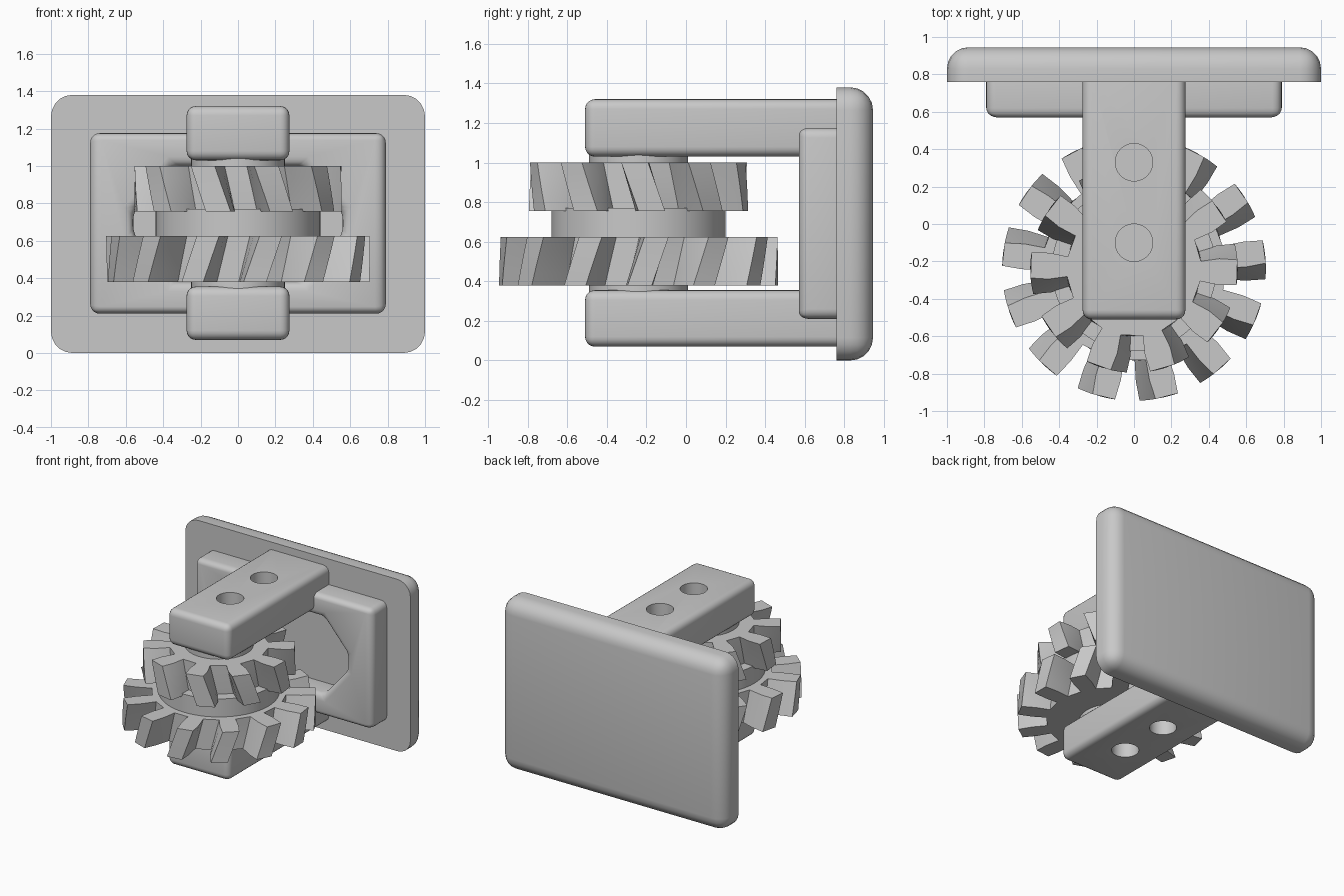
import bpy, bmesh, math
from mathutils import Vector, Matrix

if "Cube" in bpy.data.objects:
    bpy.data.objects.remove(bpy.data.objects["Cube"], do_unlink=True)

GREY = (0.58, 0.58, 0.58, 1.0)
grey = bpy.data.materials.new("plain grey")
grey.use_nodes = True
grey.diffuse_color = GREY
grey.node_tree.nodes["Principled BSDF"].inputs["Base Color"].default_value = GREY

AXIS_Y = -0.24


def make_object(name, bm):
    bmesh.ops.recalc_face_normals(bm, faces=bm.faces[:])
    mesh = bpy.data.meshes.new(name)
    bm.to_mesh(mesh)
    bm.free()
    obj = bpy.data.objects.new(name, mesh)
    bpy.context.collection.objects.link(obj)
    mesh.materials.append(grey)
    return obj


def activate(obj):
    bpy.ops.object.select_all(action="DESELECT")
    obj.select_set(True)
    bpy.context.view_layer.objects.active = obj


def smooth(obj, angle=30):
    activate(obj)
    bpy.ops.object.shade_smooth_by_angle(angle=math.radians(angle))


def apply_modifiers(obj):
    activate(obj)
    for name in [m.name for m in obj.modifiers]:
        bpy.ops.object.modifier_apply(modifier=name)


def box(low, high):
    low, high = Vector(low), Vector(high)
    bm = bmesh.new()
    bmesh.ops.create_cube(bm, size=1)
    for v in bm.verts:
        v.co = (low + high) / 2 + v.co * (high - low)
    return bm


def round_edges(bm, edges, radius):
    bmesh.ops.bevel(bm, geom=edges, offset=radius, segments=5, profile=0.5,
                    affect="EDGES", clamp_overlap=True)


def cylinder(name, radius, z0, z1, y=AXIS_Y):
    bm = bmesh.new()
    bmesh.ops.create_cone(bm, cap_ends=True, segments=64, radius1=radius, radius2=radius,
                          depth=z1 - z0, matrix=Matrix.Translation((0, y, (z0 + z1) / 2)))
    return make_object(name, bm)


def cut(obj, cutter):
    mod = obj.modifiers.new("cut", "BOOLEAN")
    mod.operation = "DIFFERENCE"
    mod.solver = "EXACT"
    mod.object = cutter
    cutter.hide_render = True


def helical_gear(name, teeth, flank, z0, z1, phase, twist, levels=4):
    """flank: (radius, half angle in degrees) from root to tip; phase is at the top."""
    outline = []
    for i in range(teeth):
        mid = 360 * i / teeth + phase
        outline += [(r, mid - a) for r, a in flank]
        outline += [(r, mid + a) for r, a in reversed(flank)]
    bm = bmesh.new()
    rings = []
    for k in range(levels + 1):
        t = k / levels
        ring = []
        for r, a in outline:
            ang = math.radians(a - twist * (1 - t))
            ring.append(bm.verts.new((r * math.cos(ang), AXIS_Y + r * math.sin(ang),
                                      z0 + (z1 - z0) * t)))
        rings.append(ring)
    n = len(outline)
    for low, high in zip(rings, rings[1:]):
        for i in range(n):
            j = (i + 1) % n
            bm.faces.new((low[i], low[j], high[j], high[i]))
    bm.faces.new(rings[0][::-1])
    bm.faces.new(rings[-1])
    smooth(make_object(name, bm), 25)


# Back plate: rounded corners and back rim, sharp front rim
bm = box((-1, 0.76, 0), (1, 0.945, 1.38))
round_edges(bm, [e for e in bm.edges if max(v.co.y for v in e.verts) > 0.9], 0.115)
smooth(make_object("back_plate", bm))

# Raised mounting block with an eight-sided pocket
block = make_object("mounting_block", box((-0.79, 0.57, 0.21), (0.79, 0.84, 1.175)))
half = [(0.35, 0.38), (0.56, 0.63), (0.56, 0.76), (0.35, 1.0)]
bm = bmesh.new()
face = bm.faces.new([bm.verts.new((x, 0.4, z)) for x, z in
                     half + [(-x, z) for x, z in reversed(half)]])
ext = bmesh.ops.extrude_face_region(bm, geom=[face])
bmesh.ops.translate(bm, vec=(0, 0.6, 0),
                    verts=[g for g in ext["geom"] if isinstance(g, bmesh.types.BMVert)])
pocket = make_object("pocket_cutter", bm)
cut(block, pocket)
bev = block.modifiers.new("round", "BEVEL")
bev.width = 0.05
bev.segments = 5
bev.limit_method = "ANGLE"
bev.angle_limit = math.radians(30)
apply_modifiers(block)
bpy.data.objects.remove(pocket, do_unlink=True)
smooth(block)

# Upper and lower arms with two blind bolt holes on the outer face
for name, z0, z1, hole in (("upper_arm", 1.03, 1.32, (1.12, 1.5)),
                           ("lower_arm", 0.07, 0.355, (-0.1, 0.265))):
    bm = box((-0.275, -0.51, z0), (0.275, 0.84, z1))
    round_edges(bm, bm.edges[:], 0.05)
    arm = make_object(name, bm)
    cutters = [cylinder("hole_cutter", 0.1, *hole, y=y) for y in (-0.1, 0.33)]
    for c in cutters:
        cut(arm, c)
    apply_modifiers(arm)
    for c in cutters:
        bpy.data.objects.remove(c, do_unlink=True)
    smooth(arm)

# Shaft and collar between the gears
smooth(cylinder("shaft", 0.25, 0.3, 1.085))
smooth(cylinder("collar", 0.44, 0.6, 0.77))

# Two helical gears twisted in opposite directions
helical_gear("large_gear", 13, [(0.49, 7), (0.6, 6.5), (0.705, 5)], 0.38, 0.625, 7.5, 7)
helical_gear("small_gear", 10, [(0.36, 8.5), (0.46, 8.8), (0.555, 7)], 0.755, 1.0, -2, -9)
